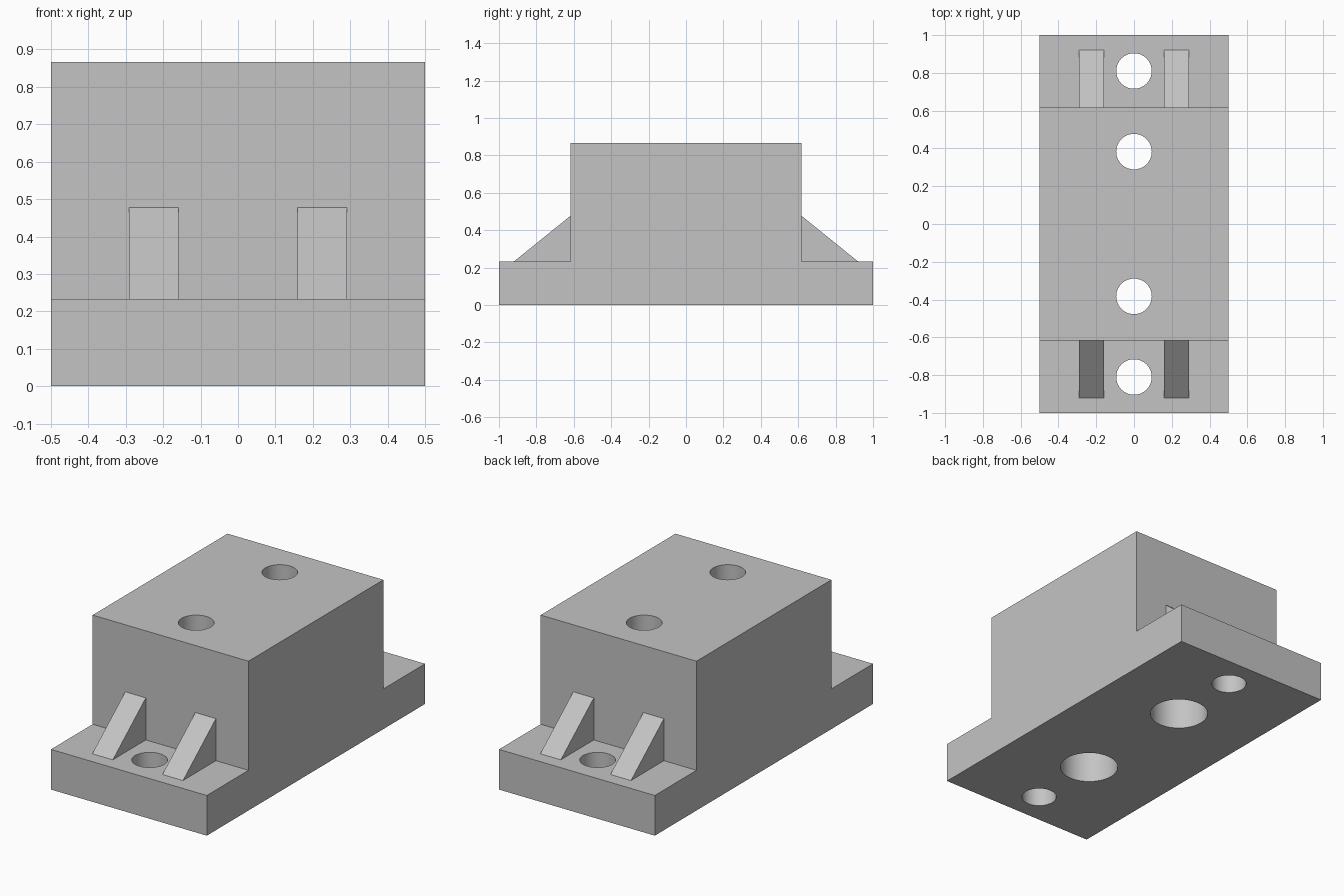
import bpy
import bmesh
import math

if "Cube" in bpy.data.objects:
    bpy.data.objects.remove(bpy.data.objects["Cube"], do_unlink=True)

BASE_Z, TOP_Z = 0.233, 0.866
BLOCK_Y = 0.618

grey = bpy.data.materials.new("plain_grey")
grey.use_nodes = True
colour = (0.55, 0.55, 0.55, 1)
grey.diffuse_color = colour
grey.node_tree.nodes["Principled BSDF"].inputs["Base Color"].default_value = colour


def extrude_profile(name, points, x0, x1):
    """Extrude a closed (y, z) outline along x."""
    bm = bmesh.new()
    face = bm.faces.new([bm.verts.new((x0, y, z)) for y, z in points])
    result = bmesh.ops.extrude_face_region(bm, geom=[face])
    moved = [v for v in result["geom"] if isinstance(v, bmesh.types.BMVert)]
    bmesh.ops.translate(bm, verts=moved, vec=(x1 - x0, 0, 0))
    bmesh.ops.recalc_face_normals(bm, faces=bm.faces)
    mesh = bpy.data.meshes.new(name)
    bm.to_mesh(mesh)
    bm.free()
    mesh.materials.append(grey)
    obj = bpy.data.objects.new(name, mesh)
    bpy.context.collection.objects.link(obj)
    return obj


def cut_hole(target, y, radius, z0, z1):
    """Bore a vertical round hole and discard the cutter."""
    bpy.ops.mesh.primitive_cylinder_add(
        vertices=64, radius=radius, depth=z1 - z0, location=(0, y, (z0 + z1) / 2))
    cutter = bpy.context.object
    cutter.name = "hole_cutter"
    cutter.hide_render = True
    cutter.data.materials.append(grey)
    mod = target.modifiers.new("hole", 'BOOLEAN')
    mod.operation = 'DIFFERENCE'
    mod.solver = 'EXACT'
    mod.object = cutter
    bpy.ops.object.select_all(action='DESELECT')
    target.select_set(True)
    bpy.context.view_layer.objects.active = target
    bpy.ops.object.modifier_apply(modifier=mod.name)
    bpy.data.objects.remove(cutter, do_unlink=True)


# Stepped body: flanged base with a tall block in the middle
half = [(1, 0), (1, BASE_Z), (BLOCK_Y, BASE_Z), (BLOCK_Y, TOP_Z)]
outline = half + [(-y, z) for y, z in reversed(half)]
body = extrude_profile("mounting_block", outline, -0.5, 0.5)

# Flange holes, block holes and the wider counterbores under the block
for side in (-1, 1):
    cut_hole(body, side * 0.81, 0.094, -0.2, 0.5)
    cut_hole(body, side * 0.383, 0.094, -0.2, 1.0)
    cut_hole(body, side * 0.383, 0.157, -0.2, 0.45)
bpy.ops.object.shade_smooth_by_angle(angle=math.radians(30))

# Triangular gussets bracing the block on both flanges
for end, end_name in ((-1, "front"), (1, "back")):
    triangle = [(end * BLOCK_Y, BASE_Z), (end * 0.92, BASE_Z), (end * BLOCK_Y, 0.477)]
    for side, side_name in ((-1, "right"), (1, "left")):
        extrude_profile(f"{end_name}_{side_name}_gusset", triangle,
                        side * 0.159, side * 0.291)
